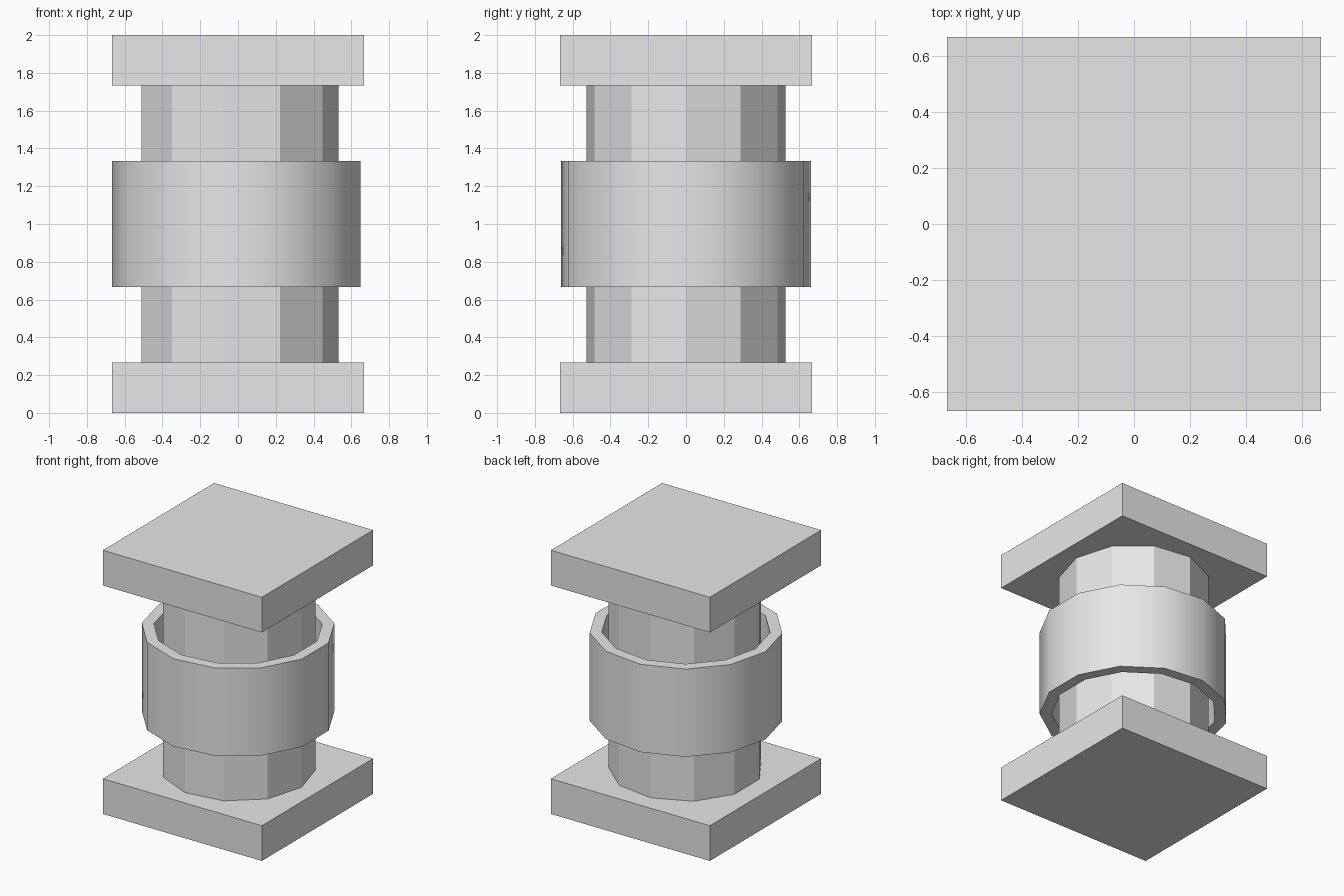
import bpy, bmesh, math

# Remove the default cube
cube = bpy.data.objects.get("Cube")
if cube:
    bpy.data.objects.remove(cube, do_unlink=True)

# Single plain grey
grey = bpy.data.materials.new("plain_grey")
grey.use_nodes = True
COLOUR = (0.8, 0.8, 0.8, 1.0)
grey.diffuse_color = COLOUR
grey.node_tree.nodes["Principled BSDF"].inputs["Base Color"].default_value = COLOUR


def finish(bm, name):
    bmesh.ops.recalc_face_normals(bm, faces=bm.faces)
    mesh = bpy.data.meshes.new(name)
    bm.to_mesh(mesh)
    bm.free()
    mesh.materials.append(grey)
    obj = bpy.data.objects.new(name, mesh)
    bpy.context.collection.objects.link(obj)
    return obj


def polygon_loop(bm, sides, radius, z, start):
    angles = [start + math.tau * i / sides for i in range(sides)]
    return [bm.verts.new((radius * math.cos(a), radius * math.sin(a), z)) for a in angles]


def bridge(bm, a, b):
    for i in range(len(a)):
        j = (i + 1) % len(a)
        bm.faces.new((a[i], a[j], b[j], b[i]))


def slab(name, z0, z1, half):
    bm = bmesh.new()
    bmesh.ops.create_cube(bm, size=1)
    bmesh.ops.scale(bm, vec=(2 * half, 2 * half, z1 - z0), verts=bm.verts)
    bmesh.ops.translate(bm, vec=(0, 0, (z0 + z1) / 2), verts=bm.verts)
    return finish(bm, name)


def prism(name, sides, radius, z0, z1, start):
    bm = bmesh.new()
    low = polygon_loop(bm, sides, radius, z0, start)
    high = polygon_loop(bm, sides, radius, z1, start)
    bridge(bm, low, high)
    bm.faces.new(low)
    bm.faces.new(high)
    return finish(bm, name)


def tube(name, sides, outer, inner, z0, z1, start):
    bm = bmesh.new()
    loops = [polygon_loop(bm, sides, r, z, start)
             for r, z in ((outer, z0), (outer, z1), (inner, z1), (inner, z0))]
    for i in range(4):
        bridge(bm, loops[i], loops[(i + 1) % 4])
    return finish(bm, name)


# Square end plates, faceted column and the loose open ring around it
slab("base_plate", 0.0, 0.267, 0.667)
slab("top_plate", 1.733, 2.0, 0.667)
prism("column", 11, 0.533, 0.267, 1.733, 0.0)
ring = tube("ring", 13, 0.667, 0.583, 0.667, 1.333, math.pi)

# Soft sides on the ring, crisp rims
bpy.ops.object.select_all(action="DESELECT")
ring.select_set(True)
bpy.context.view_layer.objects.active = ring
bpy.ops.object.shade_smooth_by_angle(angle=math.radians(30))
